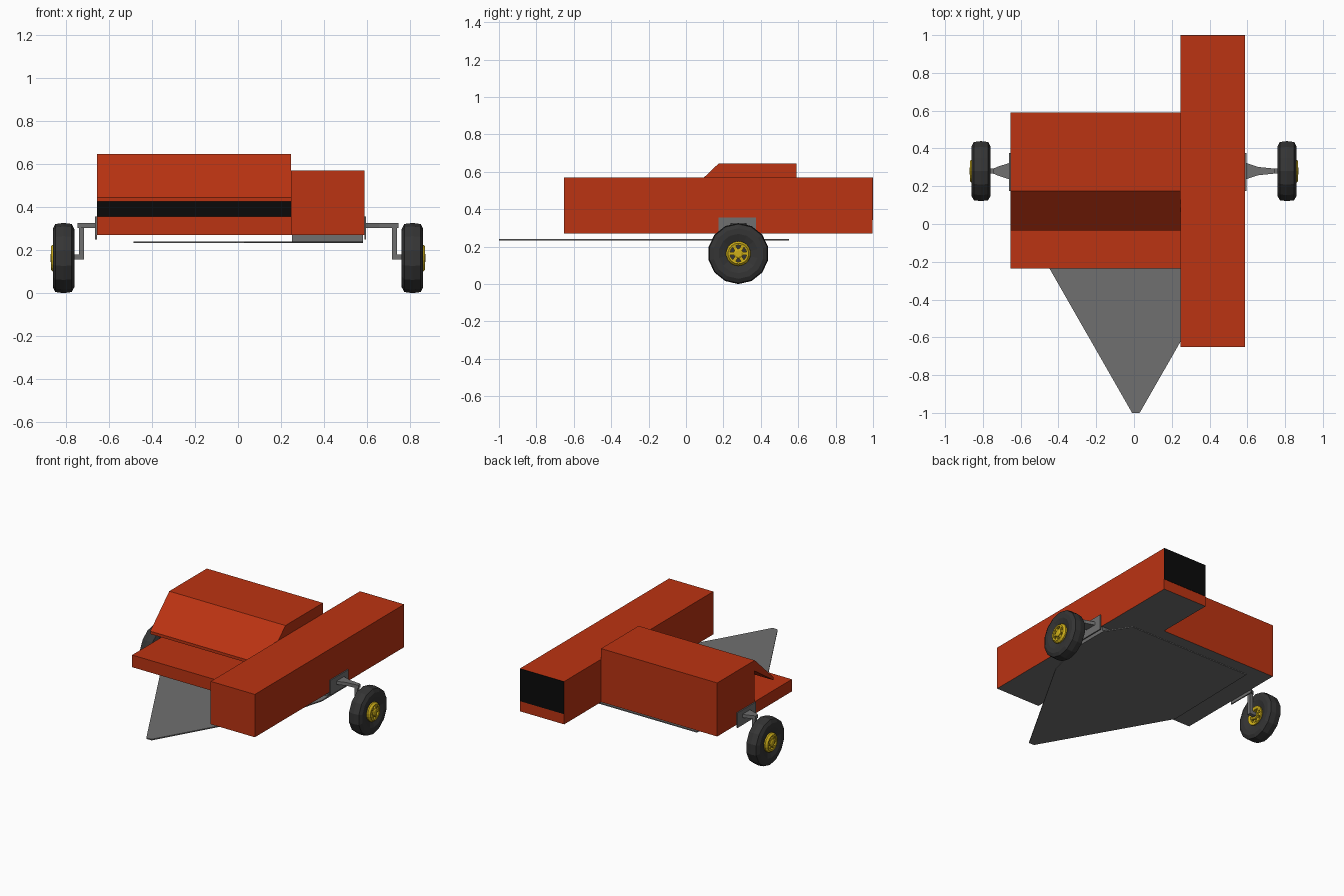
import bpy, bmesh, math
from mathutils import Vector

if "Cube" in bpy.data.objects:
    bpy.data.objects.remove(bpy.data.objects["Cube"])


def material(name, rgb):
    m = bpy.data.materials.new(name)
    m.diffuse_color = (*rgb, 1)
    m.use_nodes = True
    m.node_tree.nodes["Principled BSDF"].inputs["Base Color"].default_value = m.diffuse_color
    return m


RED = material("red_paint", (0.50, 0.033, 0.006))
BLACK = material("black_opening", (0.003, 0.003, 0.003))
GREY = material("grey_steel", (0.16, 0.16, 0.16))
RUBBER = material("rubber", (0.035, 0.035, 0.035))
YELLOW = material("yellow_rim", (0.62, 0.43, 0.01))


def finish(name, bm, *mats):
    bmesh.ops.recalc_face_normals(bm, faces=bm.faces)
    me = bpy.data.meshes.new(name)
    for m in mats:
        me.materials.append(m)
    # downward faces of painted bodies use the second material
    if len(mats) > 1:
        for f in bm.faces:
            c = f.calc_center_median()
            if f.normal.z < -0.95 and c.z < 0.3:
                f.material_index = 1
            if len(mats) > 2 and f.normal.y < -0.95 and c.y > 0.1:
                f.material_index = 2
    bm.to_mesh(me)
    bm.free()
    ob = bpy.data.objects.new(name, me)
    bpy.context.collection.objects.link(ob)
    return ob


def prism(name, pts, depth, *mats):
    """Extrude a flat outline along the depth vector."""
    bm = bmesh.new()
    face = bm.faces.new([bm.verts.new(p) for p in pts])
    new = bmesh.ops.extrude_face_region(bm, geom=[face])["geom"]
    verts = [v for v in new if isinstance(v, bmesh.types.BMVert)]
    bmesh.ops.translate(bm, verts=verts, vec=Vector(depth))
    if not any(len(f.verts) == len(pts) and f is face for f in bm.faces):
        bm.faces.new([bm.verts[i] for i in range(len(pts))])
    return finish(name, bm, *mats)


def box(name, x, y, z, *mats):
    pts = [(x[0], y[0], z[0]), (x[0], y[1], z[0]), (x[0], y[1], z[1]), (x[0], y[0], z[1])]
    return prism(name, pts, (x[1] - x[0], 0, 0), *mats)


def lathe(name, profile, sides, centre, side, mat):
    """Closed (x, radius) profile turned around the wheel axis."""
    bm = bmesh.new()
    rings = []
    for i in range(sides):
        a = 2 * math.pi * i / sides
        rings.append([bm.verts.new((centre[0] + side * x, centre[1] + r * math.sin(a),
                                    centre[2] - r * math.cos(a))) for x, r in profile])
    n = len(profile)
    for i in range(sides):
        a, b = rings[i], rings[(i + 1) % sides]
        for j in range(n):
            k = (j + 1) % n
            bm.faces.new((a[j], a[k], b[k], b[j]))
    return finish(name, bm, mat)


# Long bale chamber with dark rear outlet
box("bale_chamber", (0.245, 0.587), (-0.652, 0.998), (0.27, 0.57), RED, GREY)
box("chamber_outlet", (0.245, 0.587), (0.998, 1.0), (0.342, 0.57), BLACK)

# Feeder housing: low table, dark mouth and sloping hood in one profile
feeder = [(-0.236, 0.27), (-0.236, 0.355), (0.175, 0.355), (0.175, 0.57), (-0.035, 0.425),
          (-0.035, 0.445), (0.175, 0.645), (0.59, 0.645), (0.59, 0.27)]
prism("feeder_housing", [(-0.655, y, z) for y, z in feeder], (0.9, 0, 0), RED, GREY, BLACK)

# Drawbar plate under the machine
plate = [(-0.01, -1), (0.03, -1), (0.5, -0.18), (0.58, 0.1), (0.58, 0.38), (0.47, 0.55),
         (-0.47, 0.55), (-0.485, -0.17)]
prism("drawbar_plate", [(x, y, 0.232) for x, y in plate], (0, 0, 0.008), GREY)
box("plate_spacer", (0.25, 0.58), (0.17, 0.38), (0.24, 0.27), GREY)

# Wheels with cranked axles
Y, R = 0.28, 0.163
tyre = [(-0.035, 0.065), (-0.05, 0.105), (-0.05, 0.135), (-0.038, 0.158), (0, R),
        (0.038, 0.158), (0.05, 0.135), (0.05, 0.105), (0.035, 0.065)]
rim = [(-0.04, 0.047), (-0.045, 0.066), (0.045, 0.066), (0.058, 0.055), (0.056, 0.045)]
hub = [(-0.045, 0.001), (-0.045, 0.024), (0.055, 0.026), (0.06, 0.018), (0.06, 0.001)]
web = [(-0.02, 0.001), (-0.02, 0.064), (0.03, 0.064), (0.03, 0.001)]
for label, s, wall in (("right", 1, 0.587), ("left", -1, 0.655)):
    c = (s * 0.81, Y, R)
    lathe(label + "_tyre", tyre, 14, c, s, RUBBER)
    lathe(label + "_rim", rim, 18, c, s, YELLOW)
    lathe(label + "_hub", hub, 12, c, s, YELLOW)
    lathe(label + "_wheel_web", web, 18, c, s, RUBBER)
    for i in range(6):
        a = i * math.pi / 3
        u = Vector((0, math.cos(a), math.sin(a)))
        v = Vector((0, -math.sin(a), math.cos(a))) * 0.009
        o = Vector(c) + Vector((s * -0.035, 0, 0))
        prism(f"{label}_spoke_{i}", [o + u * 0.02 - v, o + u * 0.05 - v,
                                    o + u * 0.05 + v, o + u * 0.02 + v],
              (s * 0.087, 0, 0), YELLOW)
    box(label + "_mount_plate", (s * wall, s * (wall + 0.008)),
        (Y - 0.105, Y + 0.095), (0.25, 0.355), GREY)
    # tapered upper arm, drop link and stub
    top = [(wall, 0.045), (wall + 0.07, 0.022), (0.745, 0.013)]
    outline = [(s * x, Y - w, 0.302) for x, w in top]
    outline += [(s * x, Y + w, 0.302) for x, w in reversed(top)]
    prism(label + "_axle_arm", outline, (0, 0, 0.023), GREY)
    box(label + "_axle_drop", (s * 0.715, s * 0.738), (Y - 0.013, Y + 0.013), (0.155, 0.325), GREY)
    box(label + "_axle_stub", (s * 0.715, s * 0.78), (Y - 0.013, Y + 0.013), (0.155, 0.18), GREY)
